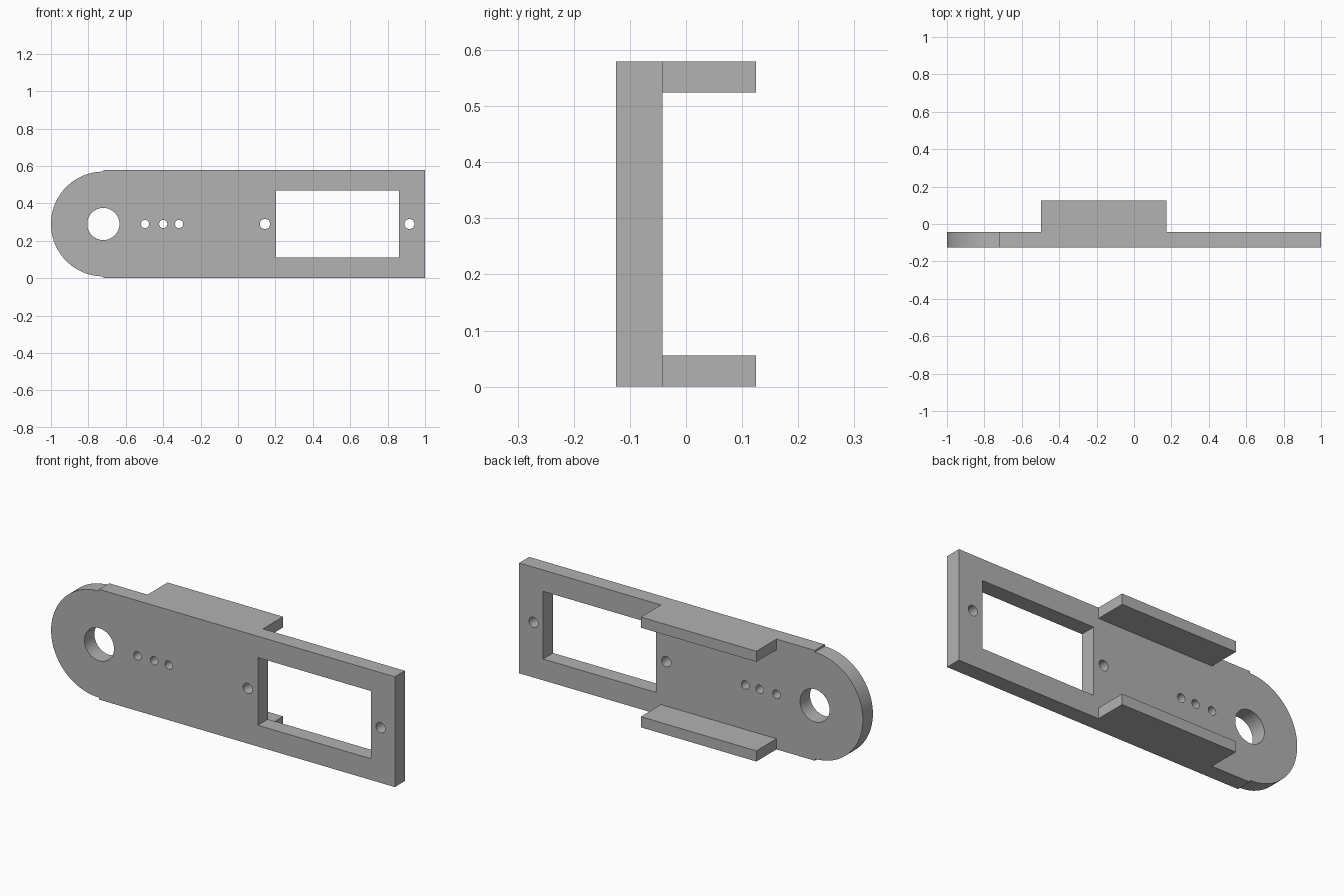
import bpy
import bmesh
from math import pi, sin, cos

cube = bpy.data.objects.get("Cube")
if cube:
    bpy.data.objects.remove(cube, do_unlink=True)

HEIGHT = 0.58
MID = HEIGHT / 2
FRONT, PLATE_BACK, BACK = -0.125, -0.042, 0.125
END_X, END_R = -0.72, 0.28

grey = bpy.data.materials.new("plain grey")
grey.use_nodes = True
color = (0.445, 0.445, 0.445, 1)
grey.diffuse_color = color
grey.node_tree.nodes["Principled BSDF"].inputs["Base Color"].default_value = color


def circle(x, radius, count=48):
    return [(x + radius * cos(2 * pi * i / count), MID + radius * sin(2 * pi * i / count))
            for i in range(count)]


def rectangle(x0, x1, z0, z1):
    return [(x0, z0), (x1, z0), (x1, z1), (x0, z1)]


def extruded(name, loops, y0, y1):
    """Fill the outline and its holes in the xz plane, with depth from y0 to y1."""
    curve = bpy.data.curves.new(name, 'CURVE')
    curve.dimensions = '2D'
    curve.fill_mode = 'BOTH'
    curve.extrude = (y1 - y0) / 2
    for loop in loops:
        spline = curve.splines.new('POLY')
        spline.points.add(len(loop) - 1)
        for point, (x, z) in zip(spline.points, loop):
            point.co = (x, z, 0, 1)
        spline.use_cyclic_u = True
    obj = bpy.data.objects.new(name, curve)
    bpy.context.collection.objects.link(obj)
    obj.location.y = (y0 + y1) / 2
    obj.rotation_euler.x = pi / 2
    bpy.ops.object.select_all(action='DESELECT')
    obj.select_set(True)
    bpy.context.view_layer.objects.active = obj
    bpy.ops.object.convert(target='MESH')
    obj = bpy.context.object

    # Weld the caps to the walls
    bm = bmesh.new()
    bm.from_mesh(obj.data)
    bmesh.ops.remove_doubles(bm, verts=bm.verts, dist=0.0001)
    bmesh.ops.recalc_face_normals(bm, faces=bm.faces)
    bm.to_mesh(obj.data)
    bm.free()
    obj.data.materials.clear()
    obj.data.materials.append(grey)
    bpy.ops.object.shade_smooth_by_angle()
    return obj


# Plate outline: square right end, round left end with a small shoulder
steps = 48
arc = [(END_X - END_R * sin(pi * i / steps), MID + END_R * cos(pi * i / steps))
       for i in range(steps + 1)]
outline = [(END_X, 0), (1, 0), (1, HEIGHT), (END_X, HEIGHT)] + arc

# Openings: shaft hole, three small holes, two screw holes, window
holes = [circle(END_X, 0.086)]
holes += [circle(x, 0.022, 24) for x in (-0.497, -0.4, -0.315)]
holes += [circle(x, 0.027, 24) for x in (0.144, 0.917)]
holes.append(rectangle(0.203, 0.861, 0.112, 0.468))
extruded("arm_plate", [outline] + holes, FRONT, PLATE_BACK)

# Flanges along the bottom and top edges
for name, z in (("bottom_flange", 0), ("top_flange", HEIGHT - 0.056)):
    extruded(name, [rectangle(-0.497, 0.175, z, z + 0.056)], PLATE_BACK, BACK)
